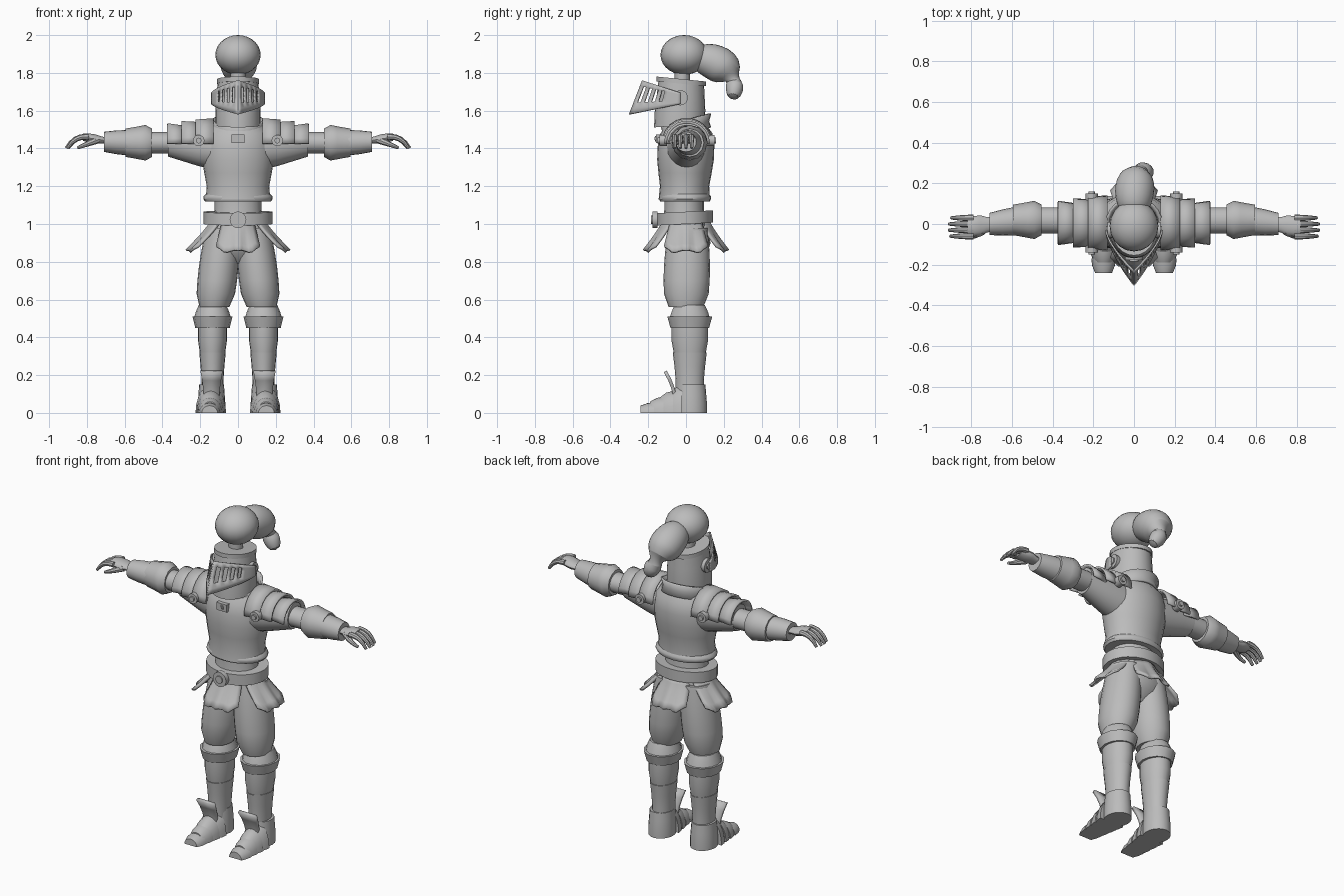
import bpy, bmesh
from math import sin, cos, pi, radians
from mathutils import Vector, Matrix

cube = bpy.data.objects.get("Cube")
if cube:
    bpy.data.objects.remove(cube)

steel = bpy.data.materials.new("steel_grey")
steel.use_nodes = True
grey = (.5, .5, .5, 1)
steel.diffuse_color = grey
steel.node_tree.nodes["Principled BSDF"].inputs["Base Color"].default_value = grey


def finish(name, bm, mirror=False, thick=0, subdivide=False):
    """Turn a bmesh into a shaded object with the usual modifiers."""
    bmesh.ops.recalc_face_normals(bm, faces=bm.faces)
    mesh = bpy.data.meshes.new(name)
    bm.to_mesh(mesh)
    bm.free()
    mesh.materials.append(steel)
    part = bpy.data.objects.new(name, mesh)
    bpy.context.collection.objects.link(part)
    bpy.ops.object.select_all(action='DESELECT')
    part.select_set(True)
    bpy.context.view_layer.objects.active = part
    bpy.ops.object.shade_smooth_by_angle(angle=radians(40))
    if thick:
        shell = part.modifiers.new("thickness", 'SOLIDIFY')
        shell.thickness, shell.offset = thick, 0
    if subdivide:
        part.modifiers.new("rounding", 'SUBSURF')
    if mirror:
        part.modifiers.new("mirror", 'MIRROR').use_mirror_merge = False


def skin(bm, rings, closed=True, caps=True):
    """Bridge rings of equal length with quads."""
    loops = [[bm.verts.new(point) for point in ring] for ring in rings]
    count = len(loops[0])
    for low, high in zip(loops, loops[1:]):
        for i in range(count if closed else count - 1):
            j = (i + 1) % count
            bm.faces.new((low[i], low[j], high[j], high[i]))
    if caps and closed:
        bm.faces.new(loops[0])
        bm.faces.new(loops[-1])


def mix(a, b, t):
    return a + (b - a) * t


def loft(name, axis, span, start, radius, scales=(1, 1), end=None, tilt=(0, 0),
         sides=20, half=False, caps=True, floor=None, **finishing):
    """Evenly spaced ellipses along an axis, each scaled from one base radius."""
    end = end or start
    turn = pi if half else 2 * pi
    rings = []
    for k, scale in enumerate(scales):
        t = k / (len(scales) - 1)
        ring = []
        for i in range(sides):
            angle = turn * i / (sides - 1 if half else sides)
            a = mix(start[0], end[0], t) + radius[0] * scale * cos(angle)
            b = mix(start[1], end[1], t) + radius[1] * scale * sin(angle)
            along = mix(*span, t) + mix(*tilt, t) * b
            x, y, z = {'x': (along, a, b), 'y': (a, along, b), 'z': (a, b, along)}[axis]
            ring.append((x, y, z if floor is None else max(floor, z)))
        rings.append(ring)
    bm = bmesh.new()
    skin(bm, rings, not half, caps)
    finish(name, bm, **finishing)


def stud(name, axis, base, depth, centre, radius, **finishing):
    """Round disc with a smaller raised cap."""
    top = base + depth
    loft(name + "_disc", axis, (base, top), centre, (radius, radius), **finishing)
    loft(name + "_cap", axis, (base, top + depth / 4), centre, (radius / 2, radius / 2), **finishing)


def tube(name, path, sides=10, **finishing):
    """Round tube through pairs of point and radius."""
    rings = []
    for k, (point, radius) in enumerate(path):
        ahead = path[min(k + 1, len(path) - 1)][0] - path[max(k - 1, 0)][0]
        across = Vector((0, 1, 0)) if abs(ahead.x) > abs(ahead.y) else Vector((1, 0, 0))
        side = ahead.cross(across).normalized()
        up = side.cross(ahead).normalized()
        angles = [2 * pi * i / sides for i in range(sides)]
        rings.append([point + radius * (side * cos(a) + up * sin(a)) for a in angles])
    bm = bmesh.new()
    skin(bm, rings)
    finish(name, bm, **finishing)


# Plume: a ball in front and a drooping tail with a curled tip
bm = bmesh.new()
place = Matrix.Translation((0, -.01, 1.895)) @ Matrix.Diagonal((.12, .125, .105, 1))
bmesh.ops.create_uvsphere(bm, u_segments=20, v_segments=14, radius=1, matrix=place)
finish("plume_ball", bm)
path = []
tail_radii = (.06, .09, .1, .1, .08, .05, .05, .03)
for k, radius in enumerate(tail_radii):
    t = k / (len(tail_radii) - 1)
    angle = radians(110) * t
    path.append((Vector((.08 * t ** 3, .04 + .22 * sin(angle), 1.72 + .16 * cos(angle))), radius))
tube("plume_tail", path, sides=14, subdivide=True)
loft("plume_stem", 'z', (1.74, 1.82), (0, -.02), (.04, .04))

# Helmet
loft("helmet", 'z', (1.525, 1.745), (0, -.035), (.12, .134), (1, 1, .95, .9),
     end=(0, -.025), tilt=(.08, -.1), sides=24)
loft("helmet_crown_band", 'z', (1.74, 1.765), (0, -.025), (.11, .13), tilt=(-.1, -.1), sides=24)
stud("visor_pivot", 'x', .1, .03, (-.03, 1.668), .04, mirror=True)

# Visor: a wedge shell with slits cut between pivot and ridge
columns, rows = 13, 6
rings = []
for r in range(rows + 1):
    v = r / rows
    ring = []
    for c in range(columns + 1):
        u = c / columns
        ring.append((.138 * (1 - u ** 1.5), mix(-.03, -.3 + .07 * v, u),
                     mix(1.635 + .06 * v, 1.58 + .18 * v, u)))
    rings.append(ring)
bm = bmesh.new()
skin(bm, rings, closed=False)
bm.faces.ensure_lookup_table()
slits = [bm.faces[r * columns + c] for r in range(2, rows - 1) for c in range(5, columns, 2)
         if c < columns - 1]
bmesh.ops.delete(bm, geom=slits, context='FACES')
finish("visor", bm, mirror=True, thick=.008)

# Neck guard, clasp and breastplate
loft("neck", 'z', (1.46, 1.56), (0, 0), (.09, .09))
loft("neck_guard", 'z', (1.475, 1.55), (0, 0), (.135, .128), (1, .91, 1),
     tilt=(.27, .27), sides=24, caps=False, thick=.012)
loft("breastplate", 'z', (1.13, 1.55), (0, -.01), (.19, .15),
     (.9, .87, .94, 1, 1, .92, .55), end=(0, .005), sides=24)
loft("breastplate_rim", 'z', (1.12, 1.16), (0, -.005), (.184, .138), (.95, 1, .99, .92), sides=24)
bm = bmesh.new()
place = Matrix.Translation((0, -.143, 1.452)) @ Matrix.Diagonal((.07, .03, .045, 1))
bmesh.ops.create_cube(bm, size=1, matrix=place)
finish("collar_clasp", bm)
stud("clasp_stud", 'y', -.15, -.014, (0, 1.452), .015)

# Waist, belt and buckle
loft("waist", 'z', (1, 1.15), (0, -.01), (.13, .11), (1.05, .95, .95))
loft("belt", 'z', (1, 1.065), (0, -.005), (.182, .149), tilt=(.05, .05), sides=24)
stud("belt_buckle", 'y', -.15, -.028, (0, 1.022), .044)

# Four flared skirt panels with folds
for turn, name in enumerate(("front", "left", "back", "right")):
    top, low = (.14, .265) if turn % 2 else (.12, .215)
    spin = Matrix.Rotation(turn * pi / 2, 3, 'Z')
    rings = []
    for k in range(6):
        t = k / 5
        ring = []
        for i in range(13):
            s = i / 6 - 1
            fold = .009 * t * cos(3 * pi * s)
            out = mix(top, low, t ** 1.2) - .045 * s * s + fold
            hem = .02 * t * cos(2 * pi * s) * abs(s)
            ring.append(spin @ Vector((s * (.08 + .035 * t), -out, 1.015 - .155 * t + hem)))
        rings.append(ring)
    bm = bmesh.new()
    skin(bm, rings, closed=False)
    finish("skirt_panel_" + name, bm, thick=.012)

# Hips and legs
loft("hips", 'z', (.79, 1.01), (0, .01), (.18, .12), (.4, .85, 1, .9, .85))
loft("trouser_leg", 'z', (.56, .98), (.125, 0), (.105, .122),
     (.75, .97, 1, 1, .97, .92, .85), end=(.08, .01), mirror=True)
leg = (.135, .02)
loft("knee_guard", 'z', (.45, .51), leg, (.106, .122), (.86, 1), sides=14, mirror=True)
loft("knee_guard_top", 'z', (.5, .57), leg, (.098, .11), (1, .9, .75), sides=14, mirror=True)
loft("shin_guard_upper", 'z', (.31, .46), leg, (.077, .097), (.86, 1, 1), mirror=True)
loft("shin_guard_lower", 'z', (.1, .32), leg, (.07, .09), (.83, .83, .9, 1), mirror=True)

# Boots: heel, overlapping toe bands and a raised tongue
loft("boot_heel", 'z', (0, .15), (.14, .027), (.073, .084), (1, 1, .95, .9), mirror=True)
for k in range(4):
    front = -.24 + .05 * k
    loft("boot_band_%d" % k, 'y', (front, front + .07), (.15 - .002 * k, 0),
         (.06 + .007 * k, .055 + .03 * k), (.7, .93, 1), floor=0, mirror=True)
rings = []
for k in range(5):
    t = k / 4
    half_width = .04 + .018 * t * t
    rings.append([(.14 + s * half_width, -.055 - .055 * t * t, .04 + .18 * t) for s in (-1, 0, 1)])
bm = bmesh.new()
skin(bm, rings, closed=False)
finish("boot_tongue", bm, mirror=True, thick=.018)

# Arms
loft("upper_sleeve", 'x', (.14, .37), (0, 1.405), (.1, .115), (1, .92, .8, .68),
     end=(.015, 1.435), mirror=True)
loft("elbow_sleeve", 'x', (.34, .5), (.018, 1.43), (.064, .057), mirror=True)
loft("gauntlet_cuff", 'x', (.455, .595), (.02, 1.43), (.094, .094), (.8, 1, .93, .86, .8),
     sides=12, mirror=True)
loft("gauntlet", 'x', (.58, .71), (.015, 1.43), (.07, .068), (1, .92, .78),
     end=(0, 1.435), mirror=True)

# Hands
loft("palm", 'x', (.69, .82), (0, 1.44), (.05, .025), (.75, .75, 1, 1, .8),
     end=(-.015, 1.46), sides=14, mirror=True)
steps = [k / 5 for k in range(6)]
for finger, length in enumerate((.94, 1, 1, .9)):
    y = -.06 + .03 * finger
    tube("finger_%d" % finger, [(Vector((.79 + .12 * t * length, y, 1.462 - .06 * t ** 3)),
                                 .016 - .008 * t * t) for t in steps], sides=8, mirror=True)
tube("thumb", [(Vector((.745 + .105 * t, -.035 - .03 * sin(2 * t), 1.445 - .042 * t)),
                .02 - .012 * t) for t in steps], sides=8, mirror=True)

# Overlapping shoulder plates and their studs
for k, name in enumerate(("inner", "middle", "outer")):
    inner, size = .13 + .075 * k, .13 - .02 * k
    loft("shoulder_plate_" + name, 'x', (inner, inner + .095), (.005, 1.425), (size, size),
         (1, .95 + .1 * k), sides=12, half=True, mirror=True, thick=.012)
stud("shoulder_stud_front", 'y', -.1, -.04, (.208, 1.442), .03, mirror=True)
stud("shoulder_stud_back", 'y', .11, .04, (.208, 1.442), .03, mirror=True)
